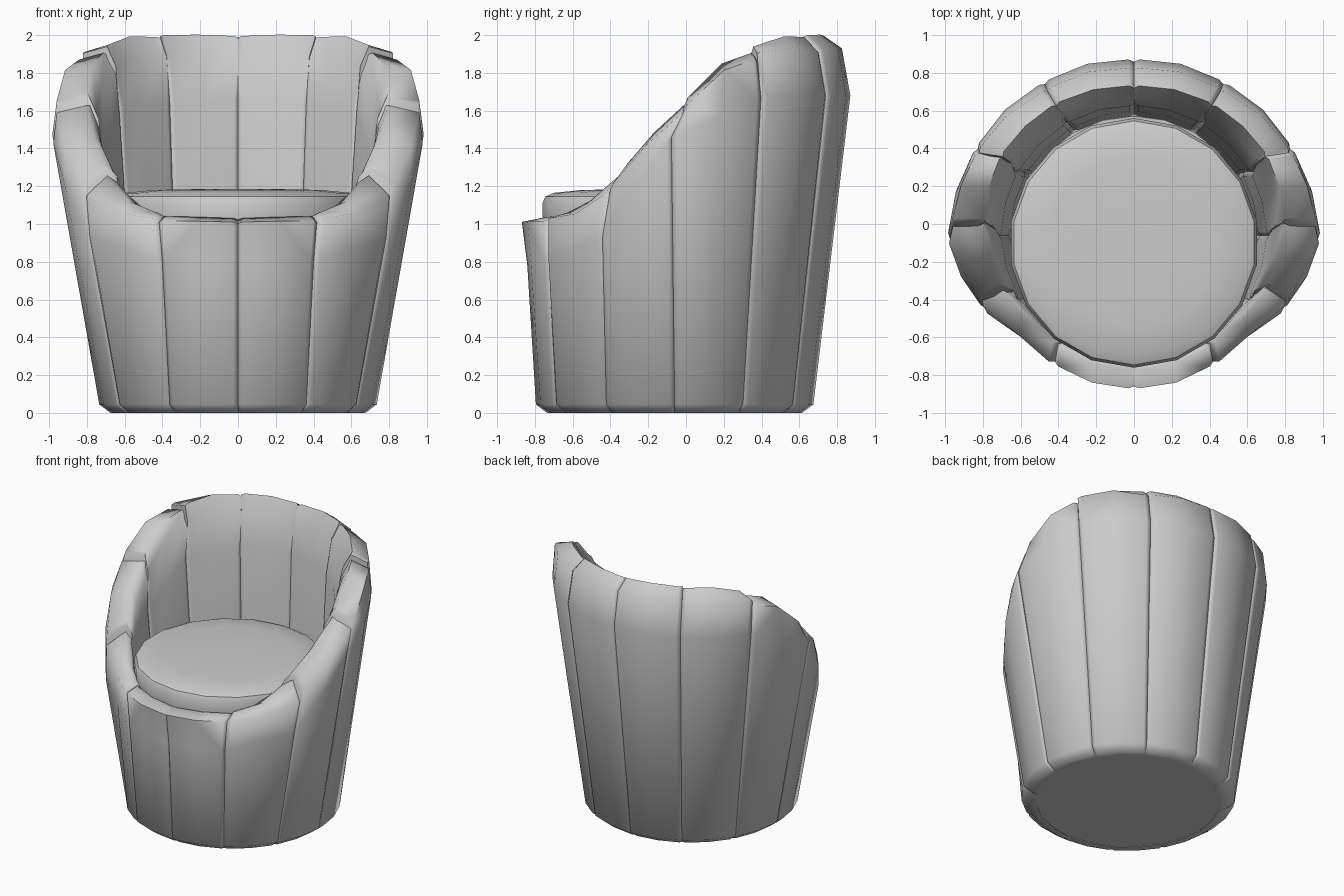
import bpy, bmesh
from math import sin, cos, radians, pi
from mathutils import Vector

cube = bpy.data.objects.get("Cube")
if cube:
    bpy.data.objects.remove(cube, do_unlink=True)

fabric = bpy.data.materials.new("grey_fabric")
fabric.use_nodes = True
GREY = (0.6, 0.6, 0.6, 1)
fabric.diffuse_color = GREY
fabric.node_tree.nodes["Principled BSDF"].inputs["Base Color"].default_value = GREY

CENTRE_Y = -0.06


def finish(name, bm, crease, mirrored=False):
    bmesh.ops.recalc_face_normals(bm, faces=bm.faces)
    mesh = bpy.data.meshes.new(name)
    bm.to_mesh(mesh)
    bm.free()
    mesh.materials.append(fabric)
    obj = bpy.data.objects.new(name, mesh)
    bpy.context.collection.objects.link(obj)
    bpy.ops.object.select_all(action="DESELECT")
    obj.select_set(True)
    bpy.context.view_layer.objects.active = obj
    bpy.ops.object.shade_smooth_by_angle(angle=radians(crease))
    if mirrored:
        obj.modifiers.new("Mirror", "MIRROR").use_mirror_merge = False
    return obj


def revolve(name, profile, sides, y):
    """Solid of revolution; profile runs from top to bottom edge."""
    bm = bmesh.new()
    rings = []
    for r, z in profile:
        rings.append([bm.verts.new((r * sin(2 * pi * i / sides),
                                    y + r * cos(2 * pi * i / sides), z))
                      for i in range(sides)])
    for a, b in zip(rings, rings[1:]):
        for i in range(sides):
            j = (i + 1) % sides
            bm.faces.new((a[i], a[j], b[j], b[i]))
    bm.faces.new(rings[0])
    bm.faces.new(rings[-1])
    return finish(name, bm, 42)


# Seams from back to front: outer shoulder, outer top, crown, inner (radius, height),
# then the angle shifts of shoulder, outer top, crown and inner
SEAMS = [
    ((.93, 1.68), (.885, 1.93), (.79, 1.995), (.685, 1.66), (0, 0, 0, 0)),
    ((.94, 1.68), (.90, 1.92), (.81, 2.0), (.69, 1.65), (.5, 1, 1, 1)),
    ((.955, 1.67), (.94, 1.91), (.82, 1.945), (.70, 1.6), (1, 2, -1, 2)),
    ((.985, 1.46), (.965, 1.64), (.80, 1.675), (.70, 1.3), (1, -4, -5, 0)),
    ((.885, .93), (.885, 1.19), (.755, 1.295), (.69, 1.17), (-4, -7, -9, -1)),
    ((.79, .80), (.80, 1.02), (.71, 1.045), (.68, .98), (-1, -2, -5, 0)),
    ((.78, .78), (.81, 1.01), (.71, 1.03), (.68, .98), (0, 0, 0, 0)),
]


def seam_profile(k):
    """Cross-section at seam k as (angle, radius, height) points."""
    shoulder, outer, crown, inner, shift = SEAMS[k]
    a = 30 * k
    inner_top = (inner[0] * .3 + crown[0] * .7 - .02, inner[1] * .3 + crown[1] * .7)
    return [Vector(p) for p in (
        (a, .63, 0), (a, .675, 0), (a, .735, .045),
        (a + shift[0], *shoulder),
        (a + shift[1], *outer),
        (a + shift[2], *crown),
        (a + shift[2] * .6, *inner_top),
        (a + shift[3], *inner), (a, .655, .8))]


# Padded panels: name, rise of the middle, outward swell, dip of the rear end
PANELS = [("back_panel", .005, .005, 0), ("back_corner_panel", .02, .005, .01),
          ("wing_panel", .04, .0, .04), ("arm_panel", .0, .005, .04),
          ("front_corner_panel", -.05, -.035, .04), ("front_panel", 0, .005, .005)]

for k, (name, rise, swell, dip) in enumerate(PANELS):
    start, end = seam_profile(k), seam_profile(k + 1)
    # Position along the panel, end pinch, lift of the top
    columns = [(0, .012, -dip), (.06, 0, -dip * .6), (.5, 0, rise),
               (.94, 0, 0), (1, .012, 0)]
    bm = bmesh.new()
    loops = []
    for t, pinch, lift in columns:
        loop = []
        for i, (p, q) in enumerate(zip(start, end)):
            a, r, z = p.lerp(q, t)
            r += pinch if i > 6 or i == 0 else -pinch
            if t == .5 and i in (3, 4):
                r += swell
            if i in (4, 5, 6):
                z += lift - pinch * .5
            loop.append(bm.verts.new((r * sin(radians(a)),
                                      CENTRE_Y + r * cos(radians(a)), z)))
        loops.append(loop)
    n = len(start)
    for a, b in zip(loops, loops[1:]):
        for i in range(n):
            j = (i + 1) % n
            bm.faces.new((a[i], a[j], b[j], b[i]))
    bm.faces.new(loops[0])
    bm.faces.new(loops[-1])
    finish(name, bm, 70, mirrored=True)

# Round seat cushion with a softened rim
revolve("seat_cushion", [(.2, 1.185), (.45, 1.18), (.60, 1.165), (.645, 1.145),
                         (.66, 1.11), (.66, .95), (.62, .9)], 18, -.10)

# Flat underside
revolve("base_plate", [(.63, .04), (.64, .004)], 24, CENTRE_Y)
